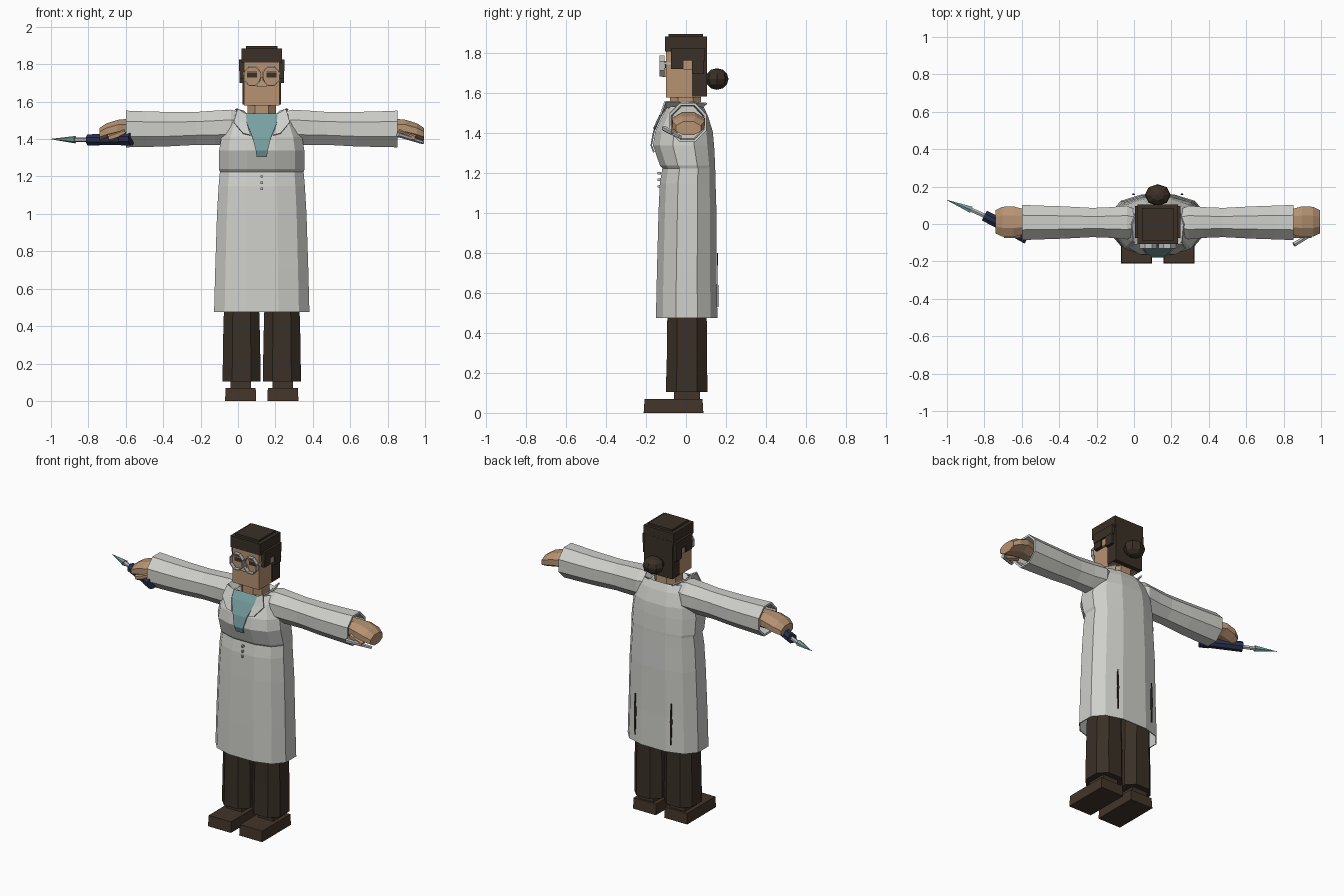
import bpy, bmesh, math
from mathutils import Vector

if "Cube" in bpy.data.objects:
    bpy.data.objects.remove(bpy.data.objects["Cube"])

CX = 0.127  # body centre line


def material(name, rgb):
    m = bpy.data.materials.new(name)
    m.use_nodes = True
    m.diffuse_color = (*rgb, 1)
    m.node_tree.nodes["Principled BSDF"].inputs["Base Color"].default_value = (*rgb, 1)
    return m


COAT = material("coat white", (0.62, 0.62, 0.59))
SKIN = material("skin", (0.47, 0.29, 0.17))
BROWN = material("dark brown", (0.042, 0.03, 0.02))
SHOE = material("shoe brown", (0.055, 0.035, 0.023))
TEAL = material("teal", (0.19, 0.35, 0.36))
NAVY = material("navy", (0.022, 0.028, 0.075))
METAL = material("pale metal", (0.5, 0.51, 0.5))


def finish(name, bm, mat):
    bmesh.ops.recalc_face_normals(bm, faces=bm.faces)
    me = bpy.data.meshes.new(name)
    bm.to_mesh(me)
    bm.free()
    me.materials.append(mat)
    ob = bpy.data.objects.new(name, me)
    bpy.context.collection.objects.link(ob)
    return ob


def box(name, x, y, z, mat, taper=1.0):
    """Box from three (low, high) ranges; taper scales the top."""
    bm = bmesh.new()
    bmesh.ops.create_cube(bm, size=1)
    for v in bm.verts:
        t = taper if v.co.z > 0 else 1
        v.co = Vector([(lo + hi) / 2 + c * (hi - lo) * k
                       for (lo, hi), c, k in zip((x, y, z), v.co, (t, t, 1))])
    return finish(name, bm, mat)


def loft(name, rings, mat, cap=(True, True)):
    """Skin a list of rings, each with the same number of points."""
    bm = bmesh.new()
    rows = [[bm.verts.new(p) for p in r] for r in rings]
    n = len(rows[0])
    for a, b in zip(rows, rows[1:]):
        for i in range(n):
            bm.faces.new((a[i], a[(i + 1) % n], b[(i + 1) % n], b[i]))
    for want, row in zip(cap, (rows[0], rows[-1])):
        if want:
            bm.faces.new(row)
    return finish(name, bm, mat)


def plate(name, points, mat, thick=0.008):
    """Flat or folded strip built from left/right point pairs."""
    bm = bmesh.new()
    vs = [bm.verts.new(p) for p in points]
    for i in range(0, len(vs) - 2, 2):
        bm.faces.new((vs[i], vs[i + 1], vs[i + 3], vs[i + 2]))
    ob = finish(name, bm, mat)
    ob.modifiers.new("thickness", "SOLIDIFY").thickness = thick
    ob.modifiers["thickness"].offset = 0
    return ob


def unit_ring(n, power=1.0):
    for i in range(n):
        a = (i + 0.5) * math.tau / n
        c, s = math.cos(a), math.sin(a)
        yield math.copysign(abs(c) ** power, c), math.copysign(abs(s) ** power, s)


def level_ring(cx, z, hx, front, back, n=12, power=0.8):
    return [(cx + hx * c, (front + back) / 2 + (back - front) / 2 * s, z)
            for c, s in unit_ring(n, power)]


def limb_ring(x, y, z, ry, rz, n=8):
    k = 1 / math.cos(math.pi / n)
    return [(x, y + ry * k * c, z + rz * k * s) for c, s in unit_ring(n)]


def rod(name, stations, mat, n=8):
    """Turned rod from (point, radius) stations on one axis."""
    axis = (Vector(stations[-1][0]) - Vector(stations[0][0])).normalized()
    u = axis.cross(Vector((0, 0, 1))).normalized()
    w = u.cross(axis)
    return loft(name, [[Vector(p) + r * (u * c + w * s) for c, s in unit_ring(n)]
                       for p, r in stations], mat)


# Coat: open hem, bust step, sloping shoulders and neckline
coat_rows = [(0.475, 0.262, -0.155, 0.162), (0.7, 0.256, -0.15, 0.157),
             (1.0, 0.246, -0.142, 0.157), (1.15, 0.237, -0.135, 0.152),
             (1.225, 0.23, -0.122, 0.15), (1.24, 0.236, -0.135, 0.15),
             (1.34, 0.234, -0.17, 0.145), (1.41, 0.222, -0.158, 0.138),
             (1.49, 0.19, -0.12, 0.112), (1.535, 0.15, -0.095, 0.09),
             (1.515, 0.085, -0.075, 0.075)]
coat = loft("coat", [level_ring(CX, *r) for r in coat_rows], COAT, (False, True))
coat.modifiers.new("cloth", "SOLIDIFY").thickness = 0.006

# Shirt front showing in the neckline
plate("shirt_front", [(CX + s * w, y, z) for w, y, z in
                      ((0.092, -0.096, 1.535), (0.082, -0.125, 1.49), (0.05, -0.161, 1.41),
                       (0.032, -0.174, 1.34), (0.027, -0.161, 1.305)) for s in (-1, 1)], TEAL)

# Coat buttons
for i in range(3):
    z = 1.2 - i * 0.033
    box(f"button_{i + 1}", (CX - 0.006, CX + 0.006), (-0.143, -0.125), (z - 0.006, z + 0.006), METAL)

# Neck and head
loft("neck", [level_ring(CX, 1.49, 0.08, -0.085, 0.08, 8),
              level_ring(CX, 1.6, 0.08, -0.085, 0.08, 8)], SKIN)
box("head", (CX - 0.096, CX + 0.096), (-0.1, 0.075), (1.58, 1.83), SKIN)
box("nose", (CX - 0.028, CX + 0.028), (-0.118, -0.095), (1.682, 1.728), SKIN, 0.3)

# Hair: stepped crown, back and bun
box("hair_crown", (CX - 0.108, CX + 0.108), (-0.106, 0.104), (1.81, 1.885), BROWN)
box("hair_top", (CX - 0.085, CX + 0.085), (-0.088, 0.085), (1.88, 1.898), BROWN)
box("hair_back", (CX - 0.102, CX + 0.102), (0.03, 0.105), (1.585, 1.83), BROWN)
bm = bmesh.new()
bmesh.ops.create_uvsphere(bm, u_segments=8, v_segments=6, radius=1)
for v in bm.verts:
    v.co = (CX + v.co.x * 0.07, 0.155 + v.co.y * 0.058, 1.672 + v.co.z * 0.054)
finish("hair_bun", bm, BROWN)

for s, side in ((1, "left"), (-1, "right")):
    def span(a, b):
        return tuple(sorted((CX + s * a, CX + s * b)))

    # Hair sides, ears, eyes and spectacles
    box(f"{side}_hair_side", span(0.085, 0.122), (-0.075, 0.095), (1.765, 1.825), BROWN)
    box(f"{side}_sideburn", span(0.085, 0.118), (-0.075, -0.012), (1.722, 1.78), BROWN)
    box(f"{side}_hair_behind_ear", span(0.085, 0.12), (0.03, 0.09), (1.7, 1.78), BROWN)
    box(f"{side}_ear", span(0.09, 0.112), (-0.012, 0.03), (1.72, 1.765), SKIN)
    box(f"{side}_eye", span(0.026, 0.078), (-0.104, -0.098), (1.728, 1.763), BROWN)
    box(f"{side}_eyelid", span(0.024, 0.08), (-0.108, -0.098), (1.756, 1.762), SKIN)
    k = 1 / math.cos(math.pi / 8)
    loft(f"{side}_spectacle_rim",
         [[(CX + s * 0.05 + r * k * c, y, 1.737 + r * 1.12 * k * t) for c, t in unit_ring(8)]
          for r, y in ((0.047, -0.108), (0.047, -0.132), (0.042, -0.132), (0.042, -0.108),
                       (0.047, -0.108))], METAL, (False, False))
    box(f"{side}_spectacle_arm", span(0.094, 0.1), (-0.128, -0.07), (1.745, 1.755), METAL)

    # Lapel and collar beside the neck
    plate(f"{side}_lapel", [(CX + s * x, y, z) for x, y, z in
                            ((0.085, -0.1, 1.535), (0.13, -0.105, 1.56), (0.082, -0.13, 1.49),
                             (0.15, -0.128, 1.49), (0.06, -0.16, 1.42), (0.1, -0.158, 1.43))], COAT)
    plate(f"{side}_collar", [(CX + s * x, y, z) for x, y, z in
                             ((0.09, -0.1, 1.53), (0.13, -0.1, 1.56), (0.1, 0, 1.52),
                              (0.14, 0, 1.56), (0.08, 0.08, 1.53), (0.1, 0.105, 1.55))], COAT)

    # Sleeve with an open cuff
    sleeve = ((0.1, 0.06, 0.07, 1.47), (0.165, 0.09, 0.092, 1.465), (0.25, 0.082, 0.092, 1.46),
              (0.35, 0.078, 0.088, 1.457), (0.5, 0.086, 0.092, 1.453), (0.62, 0.09, 0.095, 1.453),
              (0.725, 0.094, 0.098, 1.454), (0.725, 0.082, 0.085, 1.454),
              (0.62, 0.075, 0.08, 1.454))
    loft(f"{side}_sleeve", [limb_ring(CX + s * d, 0.008, z, ry, rz)
                            for d, ry, rz, z in sleeve], COAT)

    # Curled hand
    hand = ((0.64, 0.06, 0.05, 1.455), (0.72, 0.068, 0.05, 1.458), (0.77, 0.082, 0.045, 1.458),
            (0.83, 0.08, 0.042, 1.442), (0.868, 0.062, 0.034, 1.425))
    loft(f"{side}_hand", [limb_ring(CX + s * d, 0.012, z, ry, rz)
                          for d, ry, rz, z in hand], SKIN)
    rod(f"{side}_thumb", [((CX + s * 0.73, -0.055, 1.435), 0.022),
                          ((CX + s * 0.82, -0.06, 1.405), 0.018)], SKIN, 6)

    # Trouser leg, ankle and shoe
    leg_x = CX + s * 0.108
    loft(f"{side}_trouser_leg", [level_ring(leg_x, z, w, f, b, 8, 0.8) for z, w, f, b in
                                 ((0.105, 0.108, -0.108, 0.114), (0.3, 0.106, -0.102, 0.112),
                                  (0.5, 0.1, -0.1, 0.11), (0.9, 0.095, -0.09, 0.1))], BROWN)
    shoe_x = CX + s * 0.113
    box(f"{side}_ankle", (shoe_x - 0.055, shoe_x + 0.055), (-0.06, 0.07), (0.06, 0.12), SHOE)
    box(f"{side}_shoe", (shoe_x - 0.083, shoe_x + 0.083), (-0.212, 0.087), (0, 0.07), SHOE, 0.97)

    # Vent in the back of the coat
    plate(f"{side}_coat_vent", [(CX + s * 0.13 + o * w, y, z) for w, y, z in
                                ((0.003, 0.158, 0.8), (0.008, 0.159, 0.68), (0.003, 0.161, 0.53))
                                for o in (-1, 1)], BROWN, 0.004)

# Injector held in the right hand
rod("injector_barrel", [((-0.57, -0.075, 1.4), 0.036), ((-0.62, -0.047, 1.4), 0.036),
                        ((-0.625, -0.044, 1.398), 0.032), ((-0.8, 0.045, 1.396), 0.032)], NAVY)
rod("injector_shaft", [((-0.79, 0.04, 1.396), 0.013), ((-0.89, 0.085, 1.397), 0.013)], METAL, 6)
rod("injector_tip", [((-0.87, 0.076, 1.397), 0.02), ((-1.0, 0.128, 1.4), 0.001)], TEAL, 6)

# Small tool under the left hand
rod("hand_tool", [((0.855, -0.11, 1.425), 0.014), ((0.99, -0.03, 1.382), 0.01)], METAL, 6)
